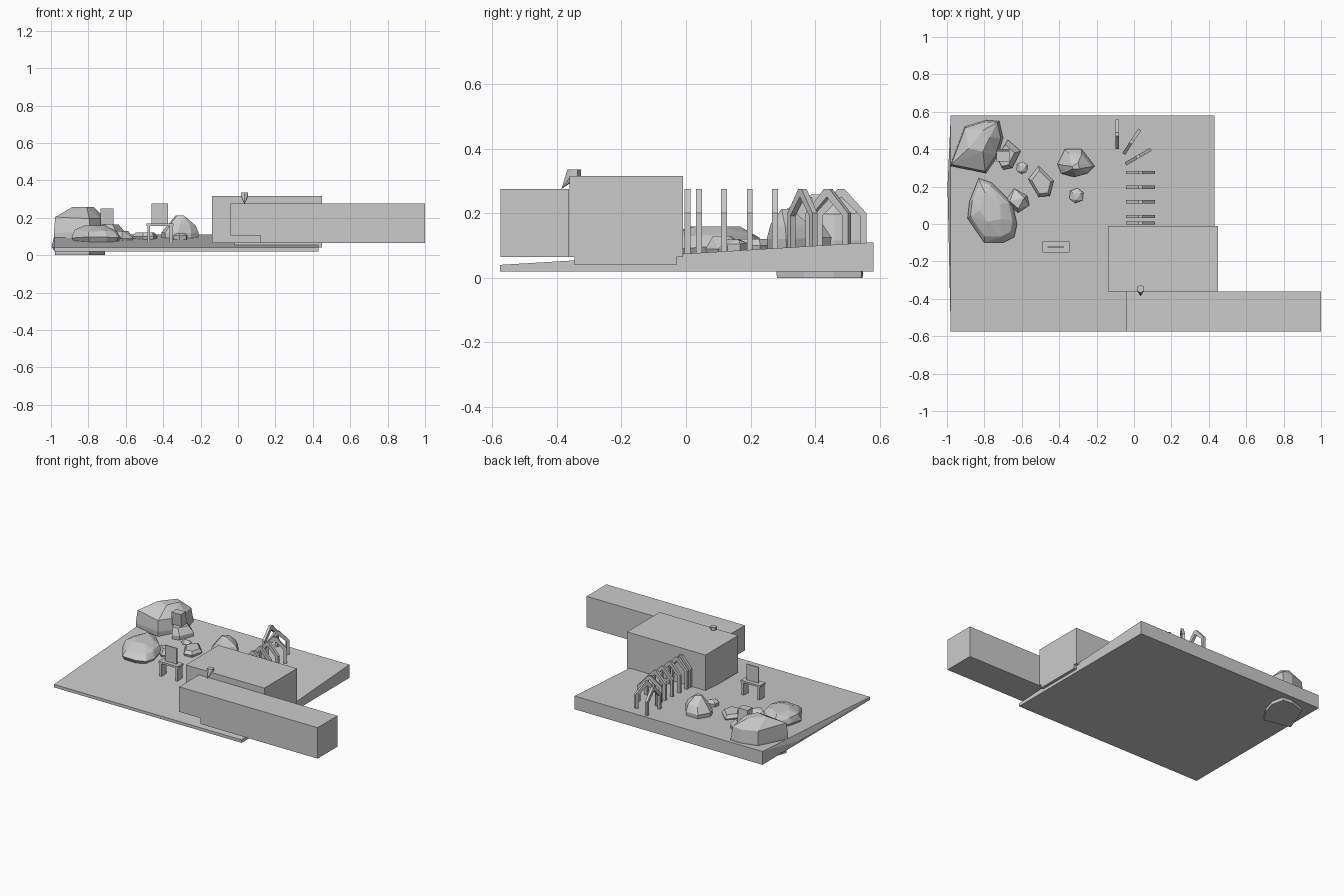
import bpy, bmesh, math, random
from mathutils import Vector, Matrix

if "Cube" in bpy.data.objects:
    bpy.data.objects.remove(bpy.data.objects["Cube"])

random.seed(4)


def finish(name, bm):
    bmesh.ops.recalc_face_normals(bm, faces=bm.faces)
    me = bpy.data.meshes.new(name)
    bm.to_mesh(me)
    bm.free()
    ob = bpy.data.objects.new(name, me)
    bpy.context.collection.objects.link(ob)
    return ob


def box(name, x0, x1, y0, y1, z0, z1):
    bm = bmesh.new()
    bmesh.ops.create_cube(bm, size=1)
    for v in bm.verts:
        v.co = ((x0 + x1) / 2 + v.co.x * (x1 - x0),
                (y0 + y1) / 2 + v.co.y * (y1 - y0),
                (z0 + z1) / 2 + v.co.z * (z1 - z0))
    return finish(name, bm)


def hull(name, pts):
    bm = bmesh.new()
    for p in pts:
        bm.verts.new(p)
    res = bmesh.ops.convex_hull(bm, input=bm.verts)
    junk = {g for g in res["geom_interior"] + res["geom_unused"]
            if isinstance(g, bmesh.types.BMVert)}
    bmesh.ops.delete(bm, geom=list(junk), context='VERTS')
    return finish(name, bm)


def prism(name, profile, depth, matrix):
    # profile in local xz, extruded along local y
    bm = bmesh.new()
    a = [bm.verts.new(matrix @ Vector((x, -depth / 2, z))) for x, z in profile]
    b = [bm.verts.new(matrix @ Vector((x, depth / 2, z))) for x, z in profile]
    bm.faces.new(a)
    bm.faces.new(b[::-1])
    n = len(a)
    for i in range(n):
        bm.faces.new((a[i], a[(i + 1) % n], b[(i + 1) % n], b[i]))
    return finish(name, bm)


def rock(name, outline, levels, jitter=0.006):
    # stacked rings (z, scale, shift x, shift y) of a plan outline, wrapped in a hull
    cx = sum(p[0] for p in outline) / len(outline)
    cy = sum(p[1] for p in outline) / len(outline)
    pts = []
    for k, (z, s, dx, dy) in enumerate(levels):
        for i, (x, y) in enumerate(outline):
            if s < 0.7 and i % 2:
                continue
            j = jitter * random.uniform(-1, 1) if 0 < k < len(levels) - 1 else 0
            pts.append((cx + dx + (x - cx) * s, cy + dy + (y - cy) * s, z + j))
    return hull(name, pts)


# Sloping ground slab with a slight bulge on its left side
hull("ground_slab", [(x, y, z) for x in (-0.98, 0.43)
                     for y, zs in ((-0.575, (0.02, 0.04)), (0.58, (0.02, 0.11)))
                     for z in zs] + [(-0.997, 0.2, 0.045)])

# Main building and inset base
box("main_building", -0.14, 0.45, -0.36, -0.01, 0.065, 0.315)
box("building_base", -0.02, 0.45, -0.345, -0.03, 0.04, 0.066)

# Long wing, raised at its left end
prism("long_wing", [(-0.04, 0.105), (0.12, 0.105), (0.12, 0.065), (1.0, 0.065),
                    (1.0, 0.275), (-0.04, 0.275)], 0.212,
      Matrix.Translation((0, -0.468, 0)))

# Spout on the edge of the roof
ring = [(0.035 + 0.021 * math.cos(i * math.pi / 3 + math.pi / 6),
         -0.346 + 0.021 * math.sin(i * math.pi / 3 + math.pi / 6)) for i in range(6)]
hull("roof_spout", [(x, y, z) for x, y in ring for z in (0.315, 0.335)]
     + [(0.035, -0.385, 0.275)])

# Gabled arches: a straight row, then a fan turning left
W, T = 0.078, 0.02
arch = [(-W, 0.07), (-W, 0.2), (-0.01, 0.275), (0.01, 0.275), (W, 0.2), (W, 0.07),
        (W - T, 0.07), (W - T, 0.192), (0, 0.25), (-W + T, 0.192), (-W + T, 0.07)]
places = [(0.035, y, 0) for y in (0.005, 0.04, 0.118, 0.197, 0.275)]
places += [(0.022, 0.36, 30), (-0.012, 0.44, 57), (-0.09, 0.48, 90)]
for i, (x, y, a) in enumerate(places):
    prism(f"arch_{i + 1}", arch, 0.018,
          Matrix.Translation((x, y, 0)) @ Matrix.Rotation(math.radians(a), 4, 'Z'))

# Table with an upright panel
box("table_top", -0.49, -0.345, -0.152, -0.093, 0.155, 0.168)
for n, x in (("left", -0.485), ("right", -0.365)):
    box(f"table_leg_{n}", x, x + 0.015, -0.148, -0.097, 0.06, 0.156)
box("upright_panel", -0.462, -0.373, -0.126, -0.119, 0.165, 0.275)

# Boulders
rock("large_boulder", [(-0.985, 0.31), (-0.905, 0.52), (-0.79, 0.555), (-0.72, 0.55),
                       (-0.70, 0.46), (-0.73, 0.36), (-0.79, 0.27)],
     [(0.0, 0.93, -0.005, 0.0), (0.12, 1, 0, 0), (0.2, 0.93, -0.005, 0.0),
      (0.257, 0.4, -0.01, 0.02)])
rock("front_boulder", [(-0.89, 0.03), (-0.88, 0.12), (-0.83, 0.245), (-0.76, 0.22),
                       (-0.65, 0.11), (-0.625, 0.0), (-0.64, -0.07), (-0.70, -0.10),
                       (-0.80, -0.10)],
     [(0.05, 0.8, 0, 0), (0.095, 1, 0, 0), (0.13, 0.85, -0.005, 0.01),
      (0.158, 0.45, -0.01, 0.03)])
rock("side_boulder", [(-0.675, 0.45), (-0.605, 0.39), (-0.65, 0.30), (-0.70, 0.29),
                      (-0.735, 0.355)],
     [(0.08, 0.95, 0, 0), (0.12, 1, 0, 0), (0.165, 0.72, -0.015, 0.0)])
hull("side_boulder_cap", [(x, y, z) for x in (-0.735, -0.665)
                          for y, z in ((0.345, 0.155), (0.335, 0.25),
                                       (0.40, 0.155), (0.39, 0.25))])
rock("arch_boulder", [(-0.41, 0.32), (-0.37, 0.40), (-0.28, 0.40), (-0.21, 0.31),
                      (-0.25, 0.27), (-0.32, 0.25), (-0.39, 0.27)],
     [(0.07, 0.95, 0, 0), (0.12, 1, 0, 0), (0.165, 0.75, 0.01, -0.005),
      (0.213, 0.25, 0.01, -0.01)])
rock("middle_stone", [(-0.565, 0.24), (-0.51, 0.31), (-0.43, 0.23), (-0.45, 0.15),
                      (-0.51, 0.145)],
     [(0.08, 0.9, 0, 0), (0.1, 1, 0, 0), (0.12, 0.75, 0, 0)], 0.002)
rock("low_stone", [(-0.69, 0.12), (-0.64, 0.19), (-0.57, 0.15), (-0.56, 0.10),
                   (-0.62, 0.06)],
     [(0.07, 0.9, 0, 0), (0.09, 1, 0, 0), (0.128, 0.65, 0, 0)], 0.002)

# Small pebbles
for n, x, y, r, z in (("left", -0.598, 0.30, 0.033, 0.107),
                      ("right", -0.308, 0.152, 0.041, 0.118)):
    pts = [(x + r * math.cos(i * math.pi / 3 + 0.4), y + r * math.sin(i * math.pi / 3 + 0.4))
           for i in range(6)]
    rock(f"pebble_{n}", pts, [(0.07, 0.9, 0, 0), (z - 0.012, 1, 0, 0), (z, 0.6, 0, 0)], 0.002)
